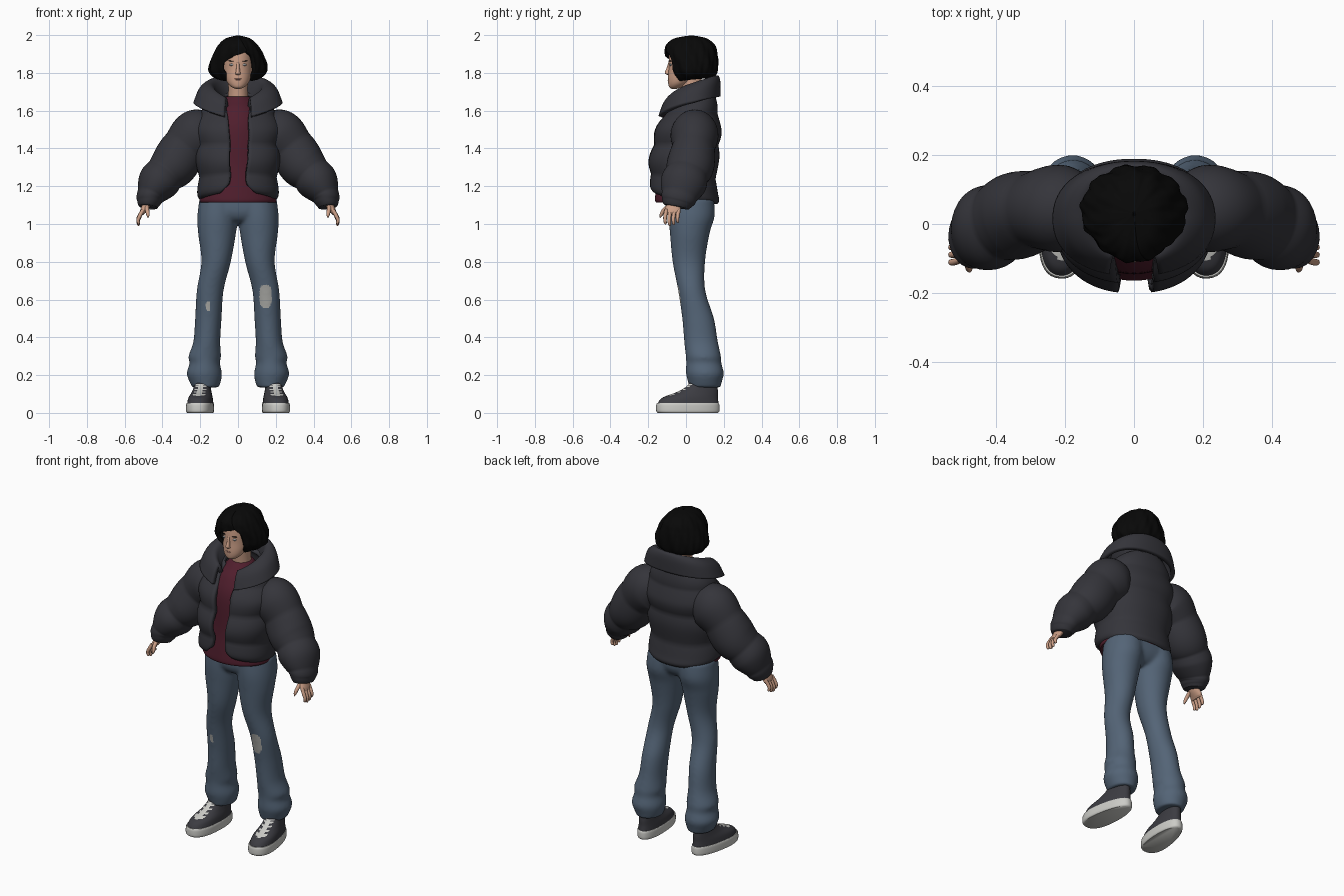
import bpy, bmesh, math
from mathutils import Vector, Matrix

cube = bpy.data.objects.get("Cube")
if cube:
    bpy.data.objects.remove(cube)


def material(name, r, g, b):
    m = bpy.data.materials.new(name)
    m.use_nodes = True
    m.diffuse_color = (r, g, b, 1)
    m.node_tree.nodes["Principled BSDF"].inputs["Base Color"].default_value = (r, g, b, 1)
    return m


JACKET = material("charcoal", .035, .035, .043)
DENIM = material("denim blue", .088, .128, .183)
SHIRT = material("maroon", .08, .013, .026)
SKIN = material("skin", .6, .345, .24)
HAIR = material("black", .0025, .0025, .0025)
WHITE = material("off white", .6, .6, .57)
SHOE = material("shoe grey", .045, .045, .054)
PATCH = material("worn grey", .4, .4, .38)
LIP = material("lip", .42, .2, .16)
EYE = material("eye grey", .45, .47, .48)
made = []


def spline(keys, steps):
    """Smooth interpolation through tuples of any length."""
    out = []
    last = len(keys) - 1
    for i in range(last):
        p, q, r, s = keys[max(i - 1, 0)], keys[i], keys[i + 1], keys[min(i + 2, last)]
        for k in range(steps):
            t = k / steps
            out.append([b + .5 * t * (c - a + t * (2 * a - 5 * b + 4 * c - d + t * (3 * (b - c) + d - a)))
                        for a, b, c, d in zip(p, q, r, s)])
    return out + [list(keys[-1])]


def add_object(name, bm, mats):
    me = bpy.data.meshes.new(name)
    bm.to_mesh(me)
    bm.free()
    for m in mats:
        me.materials.append(m)
    ob = bpy.data.objects.new(name, me)
    bpy.context.collection.objects.link(ob)
    made.append(ob)
    return ob


def skin_rows(name, rows, mats, closed):
    """Skin rows of points; closed rows form a capped tube."""
    bm = bmesh.new()
    vs = [[bm.verts.new(p) for p in row] for row in rows]
    n = len(rows[0])
    for lo, hi in zip(vs, vs[1:]):
        for j in range(n if closed else n - 1):
            k = (j + 1) % n
            bm.faces.new((lo[j], lo[k], hi[k], hi[j]))
    if closed:
        bm.faces.new(vs[0][::-1])
        bm.faces.new(vs[-1])
        bmesh.ops.recalc_face_normals(bm, faces=bm.faces)
    return add_object(name, bm, mats)


def power(v, p):
    return math.copysign(abs(v) ** p, v)


def loft(name, keys, *mats, flat=True, n=32, steps=6, p=1, puffs=0, amp=0, mirror=False):
    """Tube through keys (x, y, z, radius, depth radius)."""
    ks = spline(keys, steps)
    rows = []
    for i, (x, y, z, r1, r2) in enumerate(ks):
        u, v = Vector((1, 0, 0)), Vector((0, 1, 0))
        if not flat:
            t = (Vector(ks[min(i + 1, len(ks) - 1)][:3]) - Vector(ks[max(i - 1, 0)][:3])).normalized()
            v = (v - t * v.dot(t)).normalized()
            u = v.cross(t)
        s = 1 + amp * (abs(math.sin(math.pi * puffs * i / (len(ks) - 1))) - .5)
        c = Vector((x, y, z))
        rows.append([c + u * (r1 * s * power(math.cos(a), p)) + v * (r2 * s * power(math.sin(a), p))
                     for a in (math.tau * j / n for j in range(n))])
    ob = skin_rows(name, rows, mats, True)
    if mirror:
        ob.modifiers.new("mirror", 'MIRROR')
    return ob


def shell(name, keys, mat, thick, offset=-1, n=72, steps=6, p=1, wave=lambda a, z: 1):
    """Open-fronted shell; keys are (z, centre y, rx, ry, rise at back, opening left, opening right)."""
    rows = []
    for z, cy, rx, ry, rise, x0, x1 in spline(keys, steps):
        def angle(x):
            return math.asin(power(max(-1, min(1, x / rx)), 1 / p))
        a0, a1 = angle(x1), math.tau + angle(min(x0, x1))
        row = []
        for j in range(n + 1):
            a = a0 + (a1 - a0) * j / n
            s = wave(a, z)
            row.append((rx * s * power(math.sin(a), p), cy - ry * s * power(math.cos(a), p),
                        z + rise * abs(math.sin(a / 2))))
        rows.append(row)
    ob = skin_rows(name, rows, [mat], False)
    mod = ob.modifiers.new("thickness", 'SOLIDIFY')
    mod.thickness, mod.offset = thick, offset
    return ob


def ball(name, place, size, mat, mirror=False, tilt=0):
    bm = bmesh.new()
    bmesh.ops.create_uvsphere(bm, u_segments=20, v_segments=12, radius=1)
    ob = add_object(name, bm, [mat])
    ob.data.transform(Matrix.Translation(place) @ Matrix.Rotation(tilt, 4, 'Y') @ Matrix.Diagonal((*size, 1)))
    if mirror:
        ob.modifiers.new("mirror", 'MIRROR')


def paint(ob, rule):
    for f in ob.data.polygons:
        if rule(f.center, f.normal):
            f.material_index = 1


# Jeans: hips and two flared legs fused into one smooth garment
jeans = loft("jeans", [(0, .028, 1.15, .195, .115), (0, .028, 1.09, .2, .117), (0, .025, 1.05, .17, .108),
                       (0, .022, 1.02, .1, .085), (0, .02, 1.005, .05, .05)], DENIM, PATCH, p=.85)
leg = [(.1, .03, 1.13, .105, .118), (.108, .03, 1.04, .107, .121), (.111, .02, .95, .1, .105),
       (.116, .015, .8, .078, .086), (.147, .03, .65, .071, .072), (.157, .064, .5, .07, .084),
       (.165, .079, .38, .071, .089), (.176, .092, .3, .086, .093), (.176, .094, .265, .08, .093),
       (.178, .1, .21, .093, .1), (.174, .1, .165, .083, .09), (.172, .1, .135, .07, .083)]
legs = [loft("leg", [(k[0] * s, *k[1:]) for k in leg], DENIM, PATCH, n=48, steps=8) for s in (1, -1)]
bpy.ops.object.select_all(action='DESELECT')
for ob in [jeans] + legs:
    ob.select_set(True)
bpy.context.view_layer.objects.active = jeans
for ob in legs:
    made.remove(ob)
bpy.ops.object.join()
jeans.data.remesh_voxel_size = .008
bpy.ops.object.voxel_remesh()
bm = bmesh.new()
bm.from_mesh(jeans.data)
for _ in range(8):
    bmesh.ops.smooth_vert(bm, verts=bm.verts, factor=.5, use_axis_x=True, use_axis_y=True, use_axis_z=True)
bm.to_mesh(jeans.data)
bm.free()

# Worn knees
for cx, cz, w, h in ((.146, .618, .032, .06), (-.158, .565, .011, .024)):
    paint(jeans, lambda c, no: no.y < 0 and abs((c.x - cx) / w) ** 3 + abs((c.z - cz) / h) ** 3 < 1)

# Shoes: pale sole, dark upper, laced front, toes turned out
sole = loft("shoe_sole", [(0, .01, 0, .065, .16), (0, .01, .01, .07, .168), (0, .01, .04, .07, .168),
                          (0, .01, .052, .067, .164)], WHITE, n=48, p=.85, mirror=True)
upper = loft("shoe_upper", [(0, .01, .045, .067, .164), (0, .022, .08, .062, .148), (0, .06, .11, .053, .11),
                            (0, .085, .14, .047, .083), (0, .1, .18, .043, .068)],
             SHOE, WHITE, n=80, steps=10, p=.9, mirror=True)
paint(upper, lambda c, no: .088 < c.z < .152 and abs(c.x) < .03 and no.y < -.2
      and (abs(c.x) < .013 or int(c.z * 140) % 2))
for ob in (sole, upper):
    for v in ob.data.vertices:
        v.co.x *= 1 - .9 * v.co.y
    ob.data.transform(Matrix.Translation((.198, 0, 0)) @ Matrix.Rotation(.12, 4, 'Z'))

# Shirt
loft("shirt", [(0, -.008, 1.115, .2, .152), (0, -.008, 1.13, .204, .156), (0, -.005, 1.18, .195, .155),
               (0, 0, 1.3, .18, .148), (0, 0, 1.5, .16, .14), (0, .02, 1.6, .12, .122),
               (0, .03, 1.65, .085, .088), (0, .033, 1.675, .06, .066)], SHIRT, n=48)

# Puffer jacket: quilted body, sleeves and turned-out collar
shell("jacket_body", [(1.18, -.008, .19, .168, -.075, -.09, .09), (1.195, -.008, .206, .178, -.07, -.07, .065),
                      (1.23, -.013, .212, .178, -.055, -.045, .045), (1.32, -.015, .217, .182, -.01, -.045, .05),
                      (1.45, .005, .225, .178, 0, -.045, .06), (1.53, .015, .222, .165, 0, -.05, .055),
                      (1.59, .03, .195, .14, .02, -.06, .06), (1.62, .04, .15, .115, .05, -.06, .06),
                      (1.64, .05, .1, .09, .06, -.06, .06)], JACKET, .025, p=.9, steps=8,
      wave=lambda a, z: 1 + .08 * (abs(math.sin(math.pi * (z - 1.12) / .15)) - .6))
shell("jacket_collar", [(1.59, .03, .1, .125, .09, -.06, .06), (1.61, .03, .125, .128, .13, -.06, .06),
                        (1.627, .03, .152, .132, .15, -.065, .065), (1.605, .025, .195, .145, .145, -.067, .067),
                        (1.55, .015, .225, .155, .125, -.07, .07)], JACKET, .024, offset=0, p=.9)
loft("jacket_sleeve", [(.14, .04, 1.5, .1, .1), (.21, .045, 1.475, .13, .12), (.28, .04, 1.405, .128, .118),
                       (.337, .025, 1.318, .12, .12), (.388, .005, 1.262, .112, .12),
                       (.428, -.015, 1.212, .102, .116), (.463, -.035, 1.15, .077, .1),
                       (.472, -.045, 1.115, .06, .08), (.475, -.05, 1.09, .052, .07)],
     JACKET, flat=False, n=40, steps=8, puffs=4, amp=.1, mirror=True)

# Hands
loft("palm", [(.475, -.06, 1.14, .022, .03), (.486, -.065, 1.1, .022, .037), (.505, -.07, 1.065, .015, .042),
              (.51, -.07, 1.05, .008, .036)], SKIN, flat=False, n=20, mirror=True)
for i, length in enumerate((.9, 1, .95, .8)):
    y = -.104 + .022 * i
    loft(f"finger_{i + 1}", [(.503, y, 1.075, .01, .01), (.52, y - .006, 1.075 - .035 * length, .01, .01),
                             (.529, y - .007, 1.075 - .06 * length, .009, .009),
                             (.525, y - .005, 1.075 - .08 * length, .007, .007),
                             (.523, y - .005, 1.075 - .084 * length, .001, .001)],
         SKIN, flat=False, n=12, steps=4, mirror=True)
loft("thumb", [(.484, -.08, 1.1, .013, .013), (.481, -.115, 1.075, .011, .011), (.477, -.131, 1.05, .009, .009),
               (.476, -.138, 1.033, .002, .002)], SKIN, flat=False, n=12, steps=4, mirror=True)

# Head and neck
loft("neck", [(0, .045, 1.6, .058, .06), (0, .035, 1.68, .052, .055), (0, .025, 1.77, .052, .056)], SKIN)
loft("head", [(0, -.062, 1.716, .014, .015), (0, -.055, 1.725, .034, .034), (0, -.04, 1.745, .054, .054),
              (0, -.022, 1.775, .067, .073), (0, .002, 1.82, .076, .094), (0, .01, 1.87, .079, .101),
              (0, .012, 1.92, .074, .095), (0, .015, 1.96, .05, .065), (0, .015, 1.972, .01, .01)], SKIN, n=40)

# Face
loft("nose", [(0, -.086, 1.788, .006, .008), (0, -.094, 1.794, .014, .015), (0, -.096, 1.803, .012, .016),
              (0, -.091, 1.825, .009, .012), (0, -.088, 1.85, .007, .007), (0, -.085, 1.865, .003, .003)],
     SKIN, n=16)
ball("eye", (.032, -.08, 1.843), (.014, .007, .006), EYE, mirror=True)
ball("eyebrow", (.034, -.083, 1.862), (.018, .006, .002), HAIR, mirror=True, tilt=-.1)
ball("upper_lip", (0, -.09, 1.768), (.02, .007, .003), LIP)
ball("lower_lip", (0, -.09, 1.762), (.016, .007, .004), LIP)

# Wavy bob with an off-centre parting
shell("hair", [(1.748, .045, .105, .095, .025, -.055, .065), (1.775, .045, .135, .112, .01, -.06, .07),
               (1.81, .04, .153, .127, 0, -.075, .083), (1.85, .037, .15, .133, 0, -.074, .086),
               (1.885, .03, .138, .137, 0, -.03, .078), (1.915, .025, .123, .136, 0, .045, .05),
               (1.95, .022, .1, .126, 0, .03, .03), (1.983, .024, .063, .083, 0, .01, .01),
               (1.999, .03, .002, .002, 0, 0, 0)], HAIR, .02, n=120,
      wave=lambda a, z: 1 + .025 * math.sin(11 * a + 25 * z) + .01 * math.sin(23 * a - 40 * z))

# Smooth shading with sharp edges kept
bpy.ops.object.select_all(action='DESELECT')
for ob in made:
    ob.select_set(True)
bpy.context.view_layer.objects.active = made[0]
bpy.ops.object.shade_smooth_by_angle(angle=math.radians(50))
